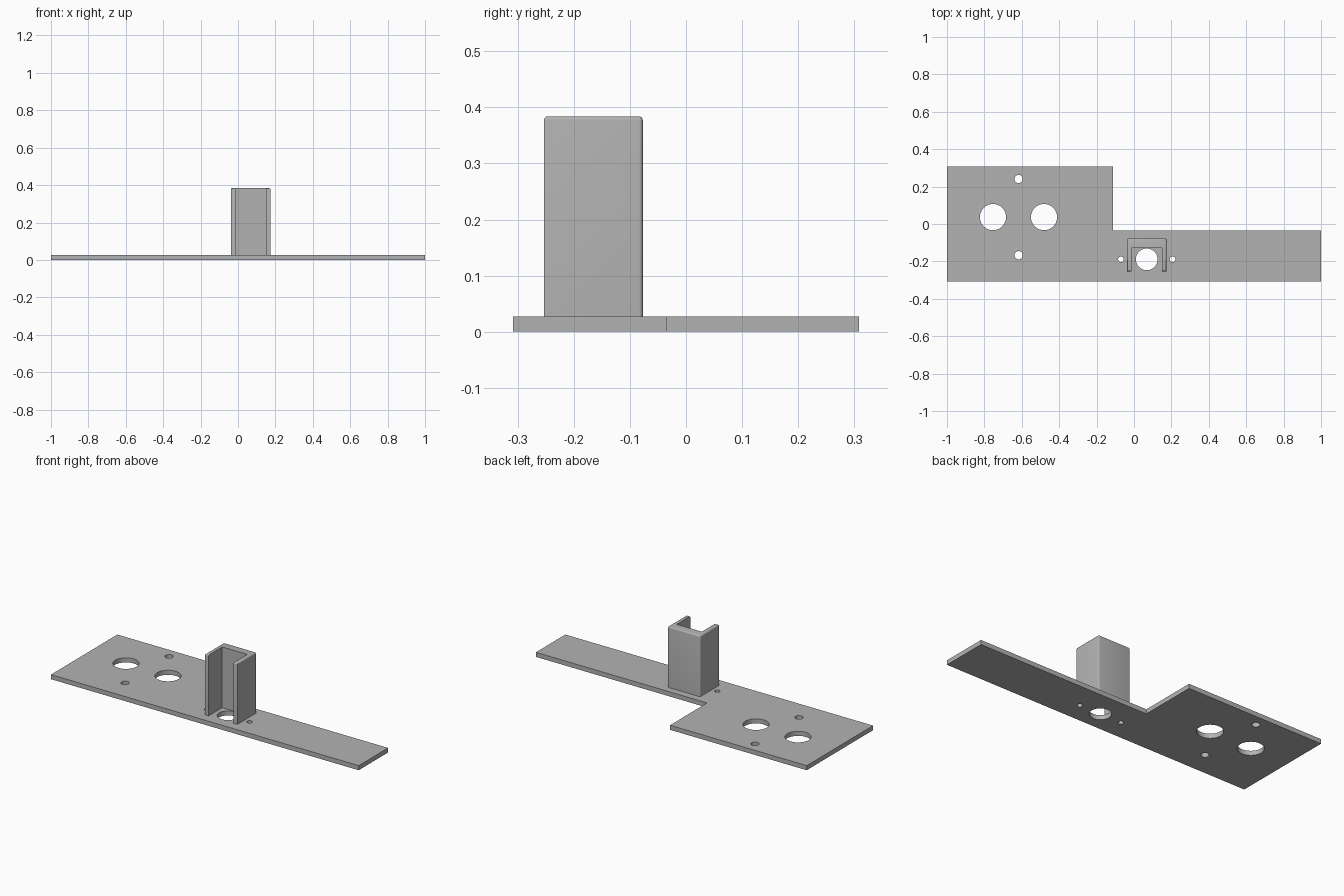
import bpy, bmesh
from math import sin, cos, pi, radians

cube = bpy.data.objects.get("Cube")
if cube:
    bpy.data.objects.remove(cube)

grey = bpy.data.materials.new("plain grey")
grey.use_nodes = True
COLOUR = (0.45, 0.45, 0.45, 1)
grey.diffuse_color = COLOUR
grey.node_tree.nodes["Principled BSDF"].inputs["Base Color"].default_value = COLOUR


def circle(x, y, r, n=48):
    return [(x + r * cos(2 * pi * i / n), y + r * sin(2 * pi * i / n)) for i in range(n)]


def extruded(name, outlines, bottom, top):
    """Fill an outline, with any further outlines as holes, and extrude it upwards."""
    curve = bpy.data.curves.new(name, 'CURVE')
    curve.dimensions = '2D'
    curve.fill_mode = 'BOTH'
    curve.extrude = (top - bottom) / 2
    for points in outlines:
        spline = curve.splines.new('POLY')
        spline.points.add(len(points) - 1)
        for p, (x, y) in zip(spline.points, points):
            p.co = (x, y, 0, 1)
        spline.use_cyclic_u = True
    obj = bpy.data.objects.new(name, curve)
    bpy.context.collection.objects.link(obj)
    bpy.ops.object.select_all(action='DESELECT')
    obj.select_set(True)
    bpy.context.view_layer.objects.active = obj
    bpy.ops.object.convert(target='MESH')
    obj = bpy.context.object
    obj.name = name
    bm = bmesh.new()
    bm.from_mesh(obj.data)
    bmesh.ops.remove_doubles(bm, verts=bm.verts, dist=1e-5)
    bmesh.ops.translate(bm, verts=bm.verts, vec=(0, 0, (top + bottom) / 2))
    bmesh.ops.dissolve_limit(bm, angle_limit=radians(1), verts=bm.verts, edges=bm.edges)
    bmesh.ops.recalc_face_normals(bm, faces=bm.faces)
    bm.to_mesh(obj.data)
    bm.free()
    obj.data.materials.clear()
    obj.data.materials.append(grey)
    return obj


THICK, TOP = 0.027, 0.384

# Stepped base plate with its mounting holes
outline = [(-1, -0.308), (1, -0.308), (1, -0.035), (-0.112, -0.035),
           (-0.112, 0.308), (-1, 0.308)]
holes = [circle(x, 0.037, 0.07) for x in (-0.754, -0.481)]
holes += [circle(-0.617, y, 0.022) for y in (-0.167, 0.241)]
holes += [circle(0.068, -0.189, 0.058)]
holes += [circle(x, -0.189, 0.015) for x in (-0.07, 0.206)]
plate = extruded("base_plate", [outline] + holes, 0, THICK)
bpy.ops.object.shade_smooth_by_angle(angle=radians(30))

# Upright channel, open to the front
X0, X1, FRONT, BACK = -0.038, 0.173, -0.253, -0.077
WALL, WEB = 0.024, 0.05
channel = extruded("upright_channel", [[
    (X0, FRONT), (X0 + WALL, FRONT), (X0 + WALL, BACK - WEB), (X1 - WALL, BACK - WEB),
    (X1 - WALL, FRONT), (X1, FRONT), (X1, BACK), (X0, BACK)]], THICK, TOP)

# Round the outer top rim and the outer upright corners
bm = bmesh.new()
bm.from_mesh(channel.data)


def outer(v):
    return min(abs(v.co.x - X0), abs(v.co.x - X1), abs(v.co.y - BACK), abs(v.co.y - FRONT)) < 1e-4


def rounded(e):
    a, b = e.verts
    if not (outer(a) and outer(b)):
        return False
    if abs(a.co.z - b.co.z) > 0.1:
        return a.co.y > BACK - 0.01
    inner_side = abs(a.co.x - b.co.x) < 1e-4 and X0 + 0.01 < a.co.x < X1 - 0.01
    return min(a.co.z, b.co.z) > TOP - 0.001 and not inner_side


bmesh.ops.bevel(bm, geom=[e for e in bm.edges if rounded(e)], offset=0.007,
                segments=4, profile=0.5, affect='EDGES')
bm.to_mesh(channel.data)
bm.free()
bpy.ops.object.shade_smooth_by_angle(angle=radians(30))
